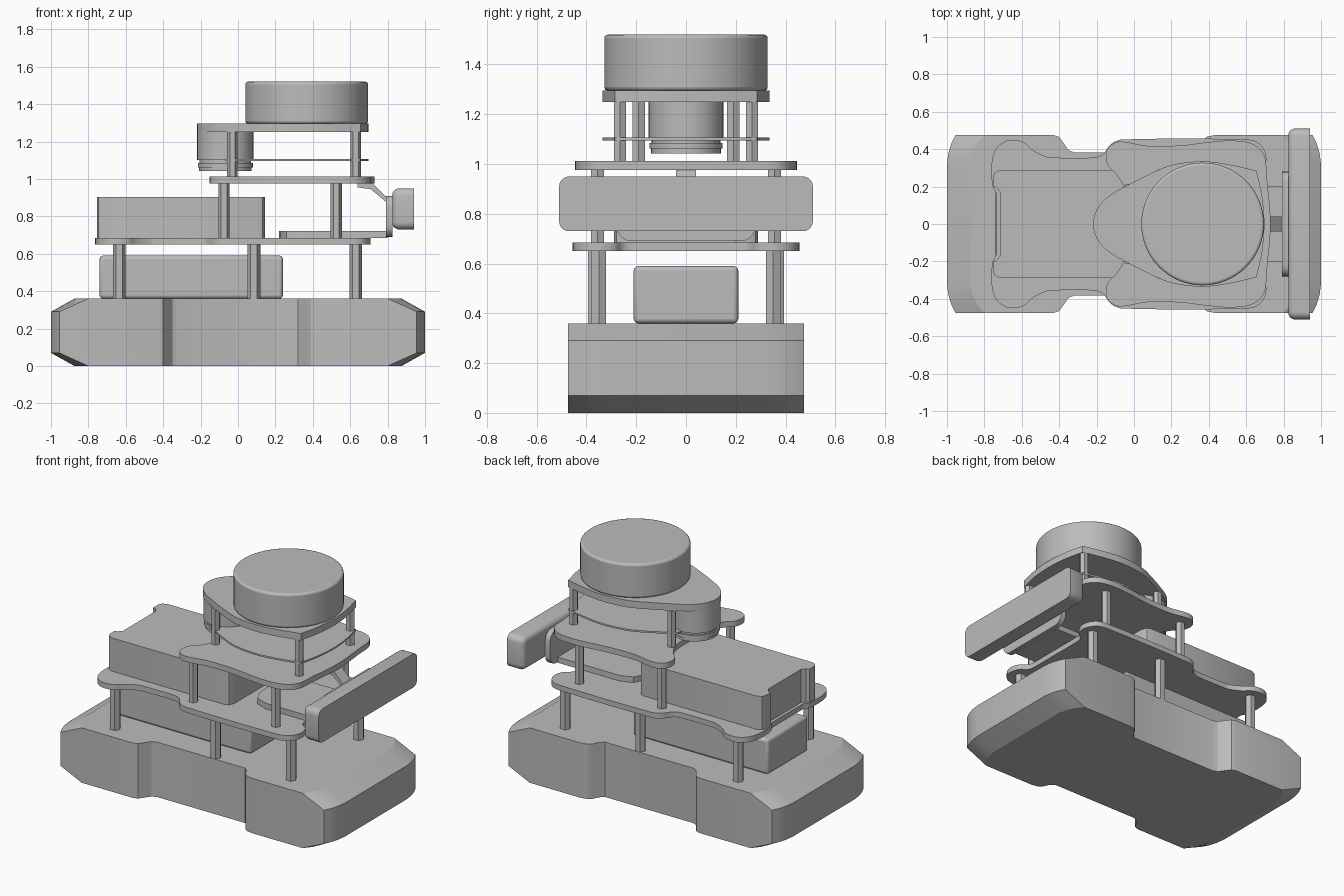
import bpy
import math
from mathutils import Vector

cube = bpy.data.objects.get("Cube")
if cube:
    bpy.data.objects.remove(cube, do_unlink=True)

grey = bpy.data.materials.new("plain_grey")
grey.use_nodes = True
COLOUR = (0.5, 0.5, 0.5, 1)
grey.diffuse_color = COLOUR
grey.node_tree.nodes["Principled BSDF"].inputs["Base Color"].default_value = COLOUR


def loft(name, rings, bevel=0):
    """Solid skinned through rings of equal point count, capped at both ends."""
    n = len(rings[0])
    verts = [p for ring in rings for p in ring]
    faces = [tuple(reversed(range(n))), tuple(range(len(verts) - n, len(verts)))]
    for k in range(len(rings) - 1):
        for i in range(n):
            j = (i + 1) % n
            faces.append((k * n + i, k * n + j, k * n + n + j, k * n + n + i))
    mesh = bpy.data.meshes.new(name)
    mesh.from_pydata(verts, [], faces)
    mesh.materials.append(grey)
    obj = bpy.data.objects.new(name, mesh)
    bpy.context.collection.objects.link(obj)
    bpy.ops.object.select_all(action="DESELECT")
    obj.select_set(True)
    bpy.context.view_layer.objects.active = obj
    bpy.ops.object.shade_smooth_by_angle(angle=math.radians(29))
    if bevel:
        mod = obj.modifiers.new("rounded_edges", "BEVEL")
        mod.width = bevel
        mod.segments = 3
        mod.angle_limit = math.radians(50)
    return obj


def plate(name, outline, z0, z1, bevel=0):
    return loft(name, [[(x, y, z) for x, y in outline] for z in (z0, z1)], bevel)


def mirrored(half):
    """Close a rear-to-front half outline (y >= 0), counter-clockwise."""
    lower = [(x, -y) for x, y in half]
    return lower + [(x, y) for x, y in reversed(half) if y > 0]


def smooth(half, steps=5):
    """Curve through the points; a repeated point makes a corner."""
    pts = [Vector(p) for p in half]
    pts = [Vector((pts[1].x, -pts[1].y))] + pts + [Vector((pts[-2].x, -pts[-2].y))]
    out = []
    for a, b, c, d in zip(pts, pts[1:], pts[2:], pts[3:]):
        if (c - b).length < 1e-6:
            continue
        # tangents limited by the span, so long straights stay straight
        span = (c - b).length
        m0 = (c - a).normalized() * span
        m1 = (d - b).normalized() * span
        for i in range(steps):
            t = i / steps
            p = (b * (2 * t**3 - 3 * t**2 + 1) + m0 * (t**3 - 2 * t**2 + t)
                 + c * (3 * t**2 - 2 * t**3) + m1 * (t**3 - t**2))
            out.append((p.x, max(p.y, 0)))
    return out + [half[-1]]


def circle(cx, cy, r, n):
    return [(cx + r * math.cos(i * math.tau / n), cy + r * math.sin(i * math.tau / n))
            for i in range(n)]


def rounded_rect(hw, hh, r, n=5):
    pts = []
    for k, (sx, sy) in enumerate([(1, 1), (-1, 1), (-1, -1), (1, -1)]):
        for i in range(n + 1):
            a = (k + i / n) * math.pi / 2
            pts.append((sx * (hw - r) + r * math.cos(a), sy * (hh - r) + r * math.sin(a)))
    return pts


def posts(name, x, y, r, z0, z1):
    for side, s in (("left", 1), ("right", -1)):
        plate(f"{name}_{side}", circle(x, s * y, r, 6), z0, z1)


# Chassis: waisted outline with bowed ends, sloped at top and bottom
bow = [(1, .32), (.992, .38), (.977, .43), (.955, .475)]
waist = [(-.43, .475), (-.40, .465), (-.375, .43), (-.35, .395), (-.32, .382),
         (.32, .382), (.345, .405), (.365, .445), (.39, .467), (.43, .475)]
half = [(-x, y) for x, y in bow] + waist + bow[::-1]


def sloped(z, slope):
    def shift(x):
        if abs(x) < .9:
            return x
        return x - math.copysign(slope * (.125 + (1 - abs(x)) * .65), x)
    return [(shift(x), y, z) for x, y in mirrored(half)]


loft("chassis", [sloped(0, 1), sloped(.07, 0), sloped(.29, 0), sloped(.36, 1)])

# Lower block on the chassis
plate("lower_block", [(-.74, -.21), (.24, -.21), (.24, .21), (-.74, .21)], .36, .59, .018)

# Lower deck on six posts
posts("lower_rear_post", -.635, .365, .034, .36, .652)
posts("lower_middle_post", .085, .35, .034, .36, .652)
posts("lower_front_post", .63, .35, .034, .36, .652)
deck = [(-.735, 0), (-.735, .16), (-.735, .16), (-.755, .2), (-.763, .3), (-.745, .39),
        (-.7, .437), (-.65, .45), (-.59, .437), (-.54, .395), (-.47, .36), (-.43, .355),
        (-.22, .355), (-.17, .37), (-.12, .43), (-.06, .452), (.6, .452), (.67, .43),
        (.707, .36), (.69, .29), (.645, .25), (.635, .2), (.635, 0)]
plate("lower_deck", mirrored(smooth(deck)), .65, .685)

# Upper block with a notched rear end
block = [(-.715, 0), (-.715, .17), (-.735, .195), (-.755, .2), (-.755, .25), (-.745, .275),
         (-.715, .29), (.1, .29), (.13, .28), (.145, .245), (.145, 0)]
plate("upper_block", mirrored(block), .685, .903)

# Front bracket: tongue, upright plate and bent strut
tongue = [(.22, 0), (.225, .1), (.26, .17), (.34, .2), (.8, .2), (.8, 0)]
plate("bracket_tongue", mirrored(tongue), .685, .722)
loft("bracket_upright", [[(x, y, .8 + z) for y, z in rounded_rect(.28, .11, .06)]
                         for x in (.79, .825)])
strut = [(.64, .975), (.64, .955), (.71, .945), (.8, .87), (.825, .87), (.72, .975)]
loft("bracket_strut", [[(x, y, z) for x, z in strut] for y in (.04, -.04)])

# Wide sensor bar with rounded rear edges
bar = [(.825, .03), (.829, .018), (.838, .008), (.855, 0), (.942, 0)]
loft("sensor_bar", [[(x, y, .84 + z) for y, z in
                     rounded_rect(.51 - inset, .11 - inset, .04 - inset)]
                    for x, inset in bar])

# Upper deck on four posts
posts("upper_rear_post", -.075, .355, .03, .685, .98)
posts("upper_front_post", .525, .355, .03, .685, .98)
deck = [(-.04, 0), (-.045, .17), (-.09, .26), (-.143, .32), (-.143, .4), (-.08, .44),
        (.07, .418), (.25, .42), (.4, .438), (.52, .446), (.63, .43), (.695, .37),
        (.71, .25), (.73, 0)]
plate("upper_deck", mirrored(smooth(deck)), .975, 1.012)

# Teardrop top plate, thin shelf and their posts
posts("top_rear_post", -.03, .19, .028, 1.01, 1.25)
posts("top_front_post", .63, .265, .028, 1.01, 1.25)
side = [(.08, .265), (.2, .315), (.36, .335), (.5, .32), (.655, .285), (.655, .285),
        (.685, .15), (.697, 0)]
tip = [(-.218, 0), (-.2, .075), (-.14, .145), (-.03, .21)]
plate("top_plate", mirrored(smooth(tip + side)), 1.25, 1.295)
plate("thin_shelf", mirrored(smooth([(-.07, 0), (-.07, .18), (-.07, .18)] + side)),
      1.095, 1.106)

# Hanging round sensor with stepped collar
for part, r, z0, z1 in (("body", .15, 1.1, 1.25), ("groove", .138, 1.08, 1.1),
                        ("collar", .147, 1.062, 1.085), ("rim", .14, 1.042, 1.062)):
    plate(f"hanging_sensor_{part}", circle(-.068, 0, r, 48), z0, z1)

# Large drum on top
plate("top_drum", circle(.367, 0, .328, 64), 1.295, 1.52, .014)
